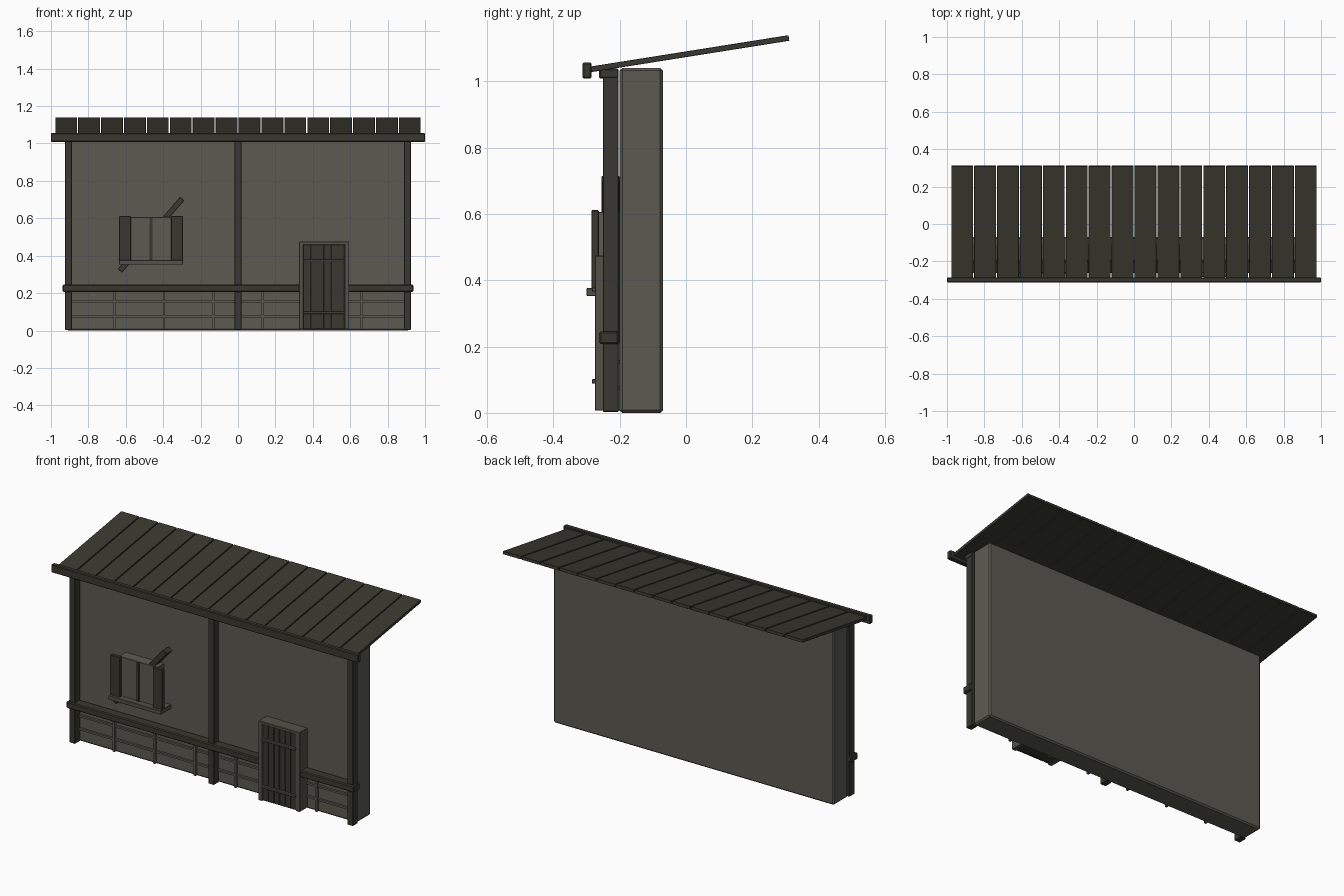
import bpy
import math

if "Cube" in bpy.data.objects:
    bpy.data.objects.remove(bpy.data.objects["Cube"], do_unlink=True)


def material(name, rgb):
    mat = bpy.data.materials.new(name)
    mat.use_nodes = True
    color = (*rgb, 1)
    mat.diffuse_color = color
    bsdf = mat.node_tree.nodes["Principled BSDF"]
    bsdf.inputs["Base Color"].default_value = color
    bsdf.inputs["Roughness"].default_value = 0.9
    return mat


PLASTER = material("grey plaster", (0.105, 0.102, 0.083))
TIMBER = material("dark timber", (0.040, 0.039, 0.029))
TRIM = material("grey trim", (0.085, 0.082, 0.065))


def box(name, x, y, z, mat, bevel=0.002):
    """Box from (min, max) ranges, with lightly chamfered edges."""
    ranges = (x, y, z)
    bpy.ops.mesh.primitive_cube_add(size=1, location=[sum(r) / 2 for r in ranges])
    ob = bpy.context.object
    ob.name = name
    ob.scale = [r[1] - r[0] for r in ranges]
    bpy.ops.object.transform_apply(location=False, rotation=False, scale=True)
    ob.data.materials.append(mat)
    if bevel:
        mod = ob.modifiers.new("chamfer", "BEVEL")
        mod.width = bevel
        mod.segments = 1
    return ob


def around(center, width):
    return (center - width / 2, center + width / 2)


WALL_FRONT = -0.2

# Wall slab
box("wall", (-0.915, 0.915), (WALL_FRONT, -0.07), (0, 1.04), PLASTER, 0.008)

# Posts, mid rail and top plate
for label, x in (("right", -0.906), ("middle", 0), ("left", 0.906)):
    box(label + "_post", around(x, 0.036), (-0.25, -0.203), (0.003, 1.015), TIMBER)
box("mid_rail", (-0.937, 0.937), (-0.262, -0.203), (0.207, 0.246), TIMBER, 0.005)
box("top_plate", (-0.925, 0.925), (-0.262, -0.203), (1.008, 1.038), TIMBER, 0.004)

# Thin battens on the lower wall
for i in range(6):
    box("upright_batten", around(-0.66 + i * 0.264, 0.012), (-0.216, WALL_FRONT),
        (0.005, 0.21), PLASTER, 0)
for z in (0.076, 0.154):
    box("level_batten", (-0.9, 0.9), (-0.212, -0.198), around(z, 0.011), PLASTER, 0)

# Sloping roof boards
BOARDS = 16
PITCH = 1.96 / BOARDS
for i in range(BOARDS):
    x = -0.98 + (i + 0.5) * PITCH
    board = box("roof_board", around(x, PITCH - 0.006), around(0.011, 0.606),
                around(1.083, 0.017), TIMBER, 0.001)
    board.rotation_euler.x = math.radians(9)

# Front fascia beam
box("fascia", (-1, 1), (-0.312, -0.285), (1.008, 1.056), TIMBER, 0.004)

# Door with frame, planks and cross battens
DOOR_X = 0.46
for side in (-1, 1):
    box("door_jamb", around(DOOR_X + side * 0.122, 0.025), (-0.275, WALL_FRONT),
        (0.007, 0.474), TRIM)
box("door_lintel", around(DOOR_X, 0.268), (-0.275, WALL_FRONT), (0.459, 0.475), TRIM)
box("door_backing", around(DOOR_X, 0.22), (-0.262, WALL_FRONT), (0.012, 0.46), TIMBER, 0)
for i in range(6):
    box("door_plank", around(DOOR_X + (i - 2.5) * 0.0365, 0.034), (-0.27, -0.26),
        (0.01, 0.459), TIMBER, 0.001)
for z in (0.095, 0.372):
    box("door_batten", around(DOOR_X, 0.218), (-0.284, -0.268), around(z, 0.013), TRIM)

# Window with pane, centre bar, shutters and sill
WINDOW_X = -0.465
box("window_pane", around(WINDOW_X, 0.25), (-0.264, WALL_FRONT), (0.36, 0.606), PLASTER)
box("window_bar", around(WINDOW_X, 0.014), (-0.272, -0.26), (0.37, 0.606), TIMBER, 0)
for side in (-1, 1):
    box("shutter", around(WINDOW_X + side * 0.139, 0.063), (-0.285, -0.263),
        (0.366, 0.611), TIMBER)
box("window_sill", around(WINDOW_X, 0.342), (-0.3, WALL_FRONT), (0.352, 0.376), TRIM)

# Diagonal brace behind the window
brace = box("diagonal_brace", around(WINDOW_X, 0.51), (-0.255, WALL_FRONT),
            around(0.512, 0.03), TIMBER)
brace.rotation_euler.y = -math.atan2(0.40, 0.345)
